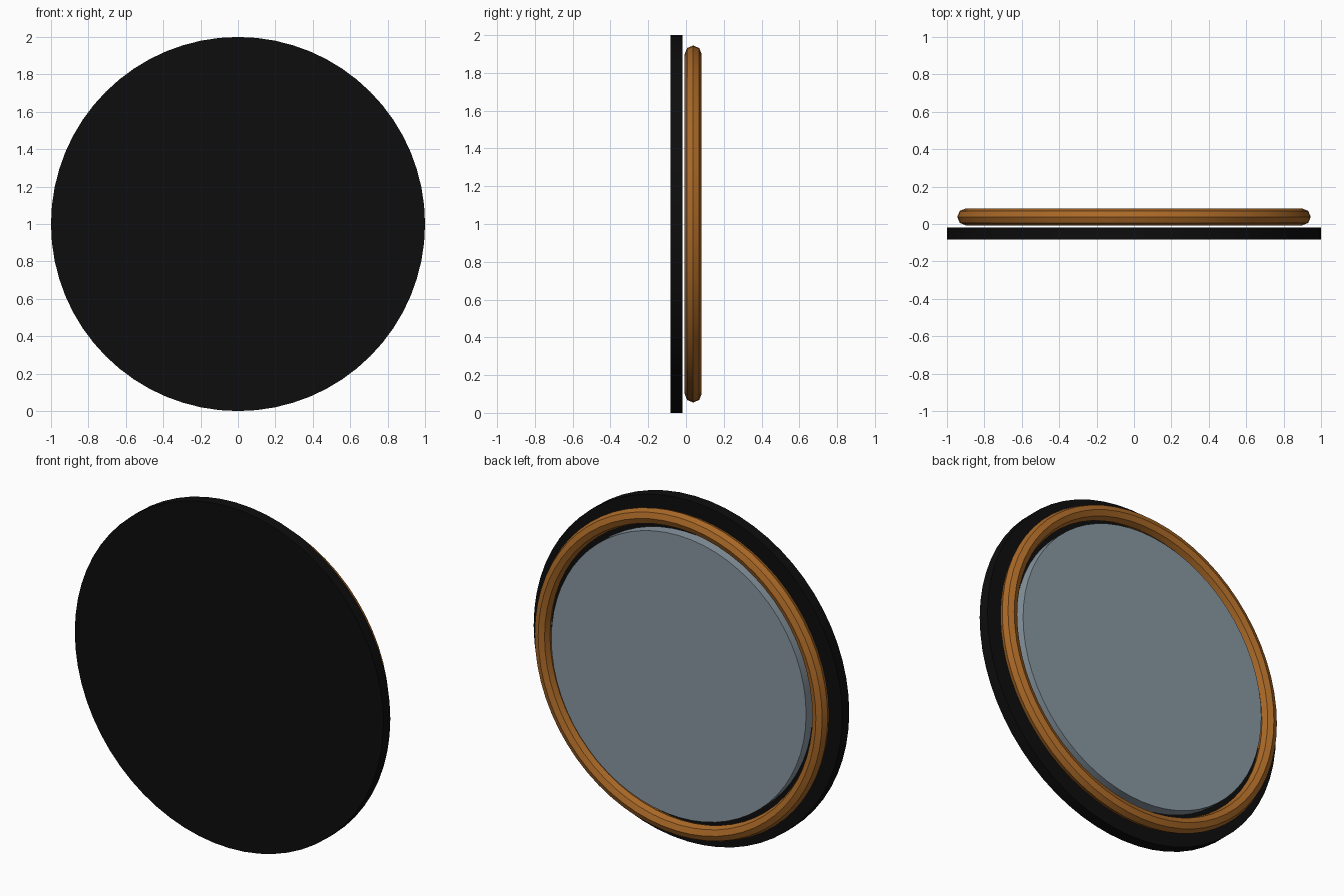
import bpy
from math import pi, radians

cube = bpy.data.objects.get("Cube")
if cube:
    bpy.data.objects.remove(cube, do_unlink=True)


def make_material(name, rgb):
    mat = bpy.data.materials.new(name)
    mat.use_nodes = True
    color = (*rgb, 1.0)
    mat.diffuse_color = color
    mat.node_tree.nodes["Principled BSDF"].inputs["Base Color"].default_value = color
    return mat


def finish(name, mat, angle=50):
    obj = bpy.context.object
    obj.name = name
    obj.data.materials.append(mat)
    bpy.ops.object.transform_apply(location=False, rotation=True, scale=True)
    bpy.ops.object.shade_smooth_by_angle(angle=radians(angle))
    return obj


def upright_disc(name, radius, y_front, y_back, mat):
    bpy.ops.mesh.primitive_cylinder_add(
        vertices=64, radius=radius, depth=y_back - y_front,
        location=(0, (y_front + y_back) / 2, 1), rotation=(pi / 2, 0, 0))
    return finish(name, mat)


black = make_material("black", (0.004, 0.004, 0.004))
wood = make_material("warm brown", (0.4, 0.14, 0.02))
glass = make_material("blue grey", (0.25, 0.31, 0.36))

# Large backing board
upright_disc("backing_disc", 1.0, -0.083, -0.018, black)

# Rounded wooden frame
bpy.ops.mesh.primitive_torus_add(
    major_segments=64, minor_segments=8, major_radius=0.9, minor_radius=0.045,
    location=(0, 0.038, 1), rotation=(pi / 2, 0, 0))
finish("round_frame", wood, 30)

# Pane inside the frame
upright_disc("inner_pane", 0.826, 0.005, 0.068, glass)
